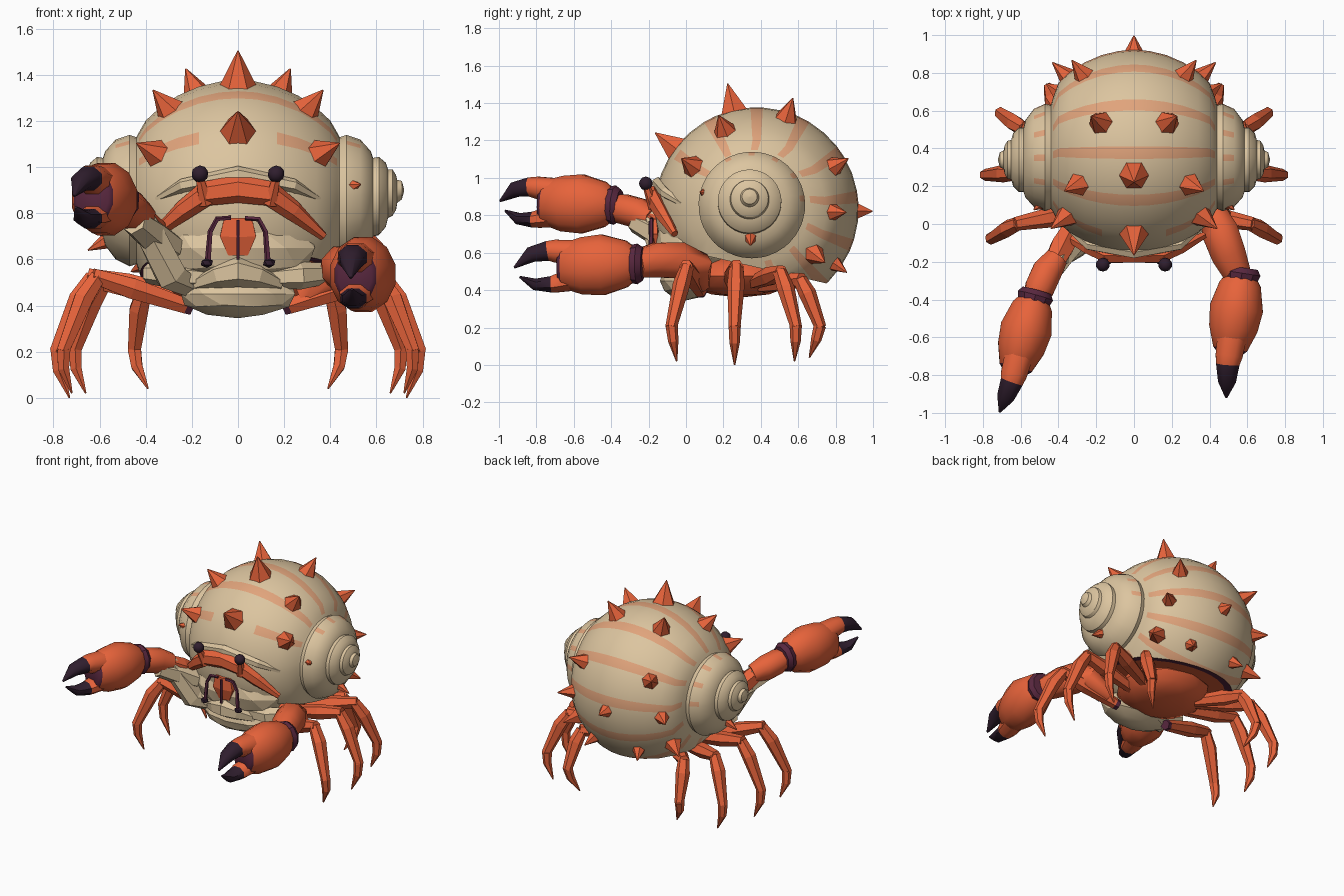
import bpy, bmesh, math
from mathutils import Vector as V

if "Cube" in bpy.data.objects:
    bpy.data.objects.remove(bpy.data.objects["Cube"])

def material(name, rgb):
    m = bpy.data.materials.new(name)
    m.diffuse_color = (*rgb, 1)
    m.use_nodes = True
    m.node_tree.nodes["Principled BSDF"].inputs["Base Color"].default_value = m.diffuse_color
    return m

MATS = [material("orange_shell", (0.80, 0.125, 0.043)),
        material("beige", (0.72, 0.56, 0.35)),
        material("pale_stripe", (0.75, 0.37, 0.20)),
        material("joint_purple", (0.10, 0.021, 0.05)),
        material("dark_tip", (0.029, 0.013, 0.027))]
ORANGE, BEIGE, STRIPE, PURPLE, DARK = range(5)

def finish(name, bm, smooth=None):
    bmesh.ops.recalc_face_normals(bm, faces=bm.faces)
    me = bpy.data.meshes.new(name)
    bm.to_mesh(me)
    bm.free()
    for m in MATS:
        me.materials.append(m)
    if smooth:
        me.shade_smooth()
        me.set_sharp_from_angle(angle=math.radians(smooth))
    ob = bpy.data.objects.new(name, me)
    bpy.context.collection.objects.link(ob)
    return ob

def loft(bm, rings, mats):
    """Skin consecutive rings of vertices and cap both ends."""
    n = len(rings[0])
    for k in range(len(rings) - 1):
        for i in range(n):
            j = (i + 1) % n
            f = bm.faces.new((rings[k][i], rings[k][j], rings[k + 1][j], rings[k + 1][i]))
            f.material_index = mats(k, i)
    bm.faces.new(rings[0]).material_index = mats(0, 0)
    bm.faces.new(rings[-1]).material_index = mats(len(rings) - 2, 0)

def tube(name, pts, radii, mats, sides=6, ref=(0, 0, 1), smooth=None):
    """Tapered tube along points; radii may be numbers or (side, up) pairs."""
    pts = [V(p) for p in pts]
    if isinstance(mats, int):
        mats = [mats] * len(pts)
    bm, rings = bmesh.new(), []
    for k, p in enumerate(pts):
        t = (pts[min(k + 1, len(pts) - 1)] - pts[max(k - 1, 0)]).normalized()
        s = t.cross(V(ref)).normalized()
        u = s.cross(t)
        r = radii[k]
        rs, ru = r if isinstance(r, tuple) else (r, r)
        ang = [2 * math.pi * (i + .5) / sides for i in range(sides)]
        rings.append([bm.verts.new(p + s * rs * math.cos(a) + u * ru * math.sin(a)) for a in ang])
    loft(bm, rings, lambda k, i: mats[k])
    return finish(name, bm, smooth)

def ball(name, c, r, mat, sub=2, smooth=40):
    bm = bmesh.new()
    bmesh.ops.create_icosphere(bm, subdivisions=sub, radius=1)
    for v in bm.verts:
        v.co = V((c[0] + v.co.x * r[0], c[1] + v.co.y * r[1], c[2] + v.co.z * r[2]))
    for f in bm.faces:
        f.material_index = mat
    return finish(name, bm, smooth)

# Shell: striped lathe around x with a small spire on both sides
CY, CZ, R = .378, .832, .545
def shell_r(x):
    return R * math.sqrt(1 - (x / R) ** 2)

half = [(x, shell_r(x), CY, CZ) for x in (.08, .17, .26, .34, .40)]
half += [(.43, .30, .365, .85), (.44, .275, .355, .855), (.47, .285, .352, .855), (.53, .26, .35, .86),
         (.575, .205, .345, .865), (.585, .17, .34, .87), (.61, .17, .34, .875), (.64, .14, .34, .88),
         (.65, .105, .34, .885), (.67, .10, .34, .89), (.685, .075, .34, .89), (.69, .05, .34, .895),
         (.71, .04, .34, .90), (.72, .004, .34, .90)]
profile = [(-x, r, y, z) for x, r, y, z in reversed(half)] + [(0, R, CY, CZ)] + half
pitch, angles = 360 / 13, []
for k in range(13):                       # each pitch: one thin stripe, two plain columns
    c = 90 + pitch * k
    angles += [c - 3.5, c + 3.5, c + 3.5 + (pitch - 7) / 2]
bm = bmesh.new()
rings = [[bm.verts.new((x, y + r * math.cos(math.radians(a)), z + r * math.sin(math.radians(a))))
          for a in angles] for x, r, y, z in profile]
def shell_mat(k, i):
    x = abs(profile[k][0] + profile[k + 1][0]) / 2
    a = angles[i] % 360
    plain_front = 160 < a < 270 or (130 < a < 160 and x < .2)
    on_band = x < .43 or (.47 < x < .54 and a < 140)
    return STRIPE if i % 3 == 0 and on_band and not plain_front else BEIGE
loft(bm, rings, shell_mat)
bmesh.ops.recalc_face_normals(bm, faces=bm.faces)
# Opening underneath: orange inside a purple rim
cut = bmesh.ops.bisect_plane(bm, geom=bm.verts[:] + bm.edges[:] + bm.faces[:], plane_co=(0, -.05, .62),
                             plane_no=(0, -.23, -1), clear_outer=True)
edges = [e for e in cut["geom_cut"] if isinstance(e, bmesh.types.BMEdge)]
cap = bmesh.ops.contextual_create(bm, geom=edges)["faces"]
for f in cap:
    f.material_index = ORANGE
rim = bmesh.ops.inset_region(bm, faces=cap, thickness=.05, depth=0)["faces"]
for f in rim:
    f.material_index = PURPLE
finish("shell", bm, 32)

# Shell spikes: (x, angle around the shell, length, radius)
spikes = [(0, 103, .145, .085), (0, 143, .135, .085), (0, -1, .075, .055), (.18, 72, .12, .07),
          (.30, 112, .11, .07), (.36, 146, .11, .07), (.27, 29, .105, .062), (.36, -2, .10, .055),
          (.38, -38, .11, .065), (.18, -35, .08, .05)]
def spike(p, n, length, r):
    p, n = V(p), V(n).normalized()
    tube("shell_spike", [p - n * .02, p + n * length], [r, .003], ORANGE, ref=(1, 0, 0))
for x, a, length, r in spikes:
    for sx in ((1, -1) if x else (1,)):
        c, s = math.cos(math.radians(a)), math.sin(math.radians(a))
        q = shell_r(x)
        spike((sx * x, CY + q * c, CZ + q * s), (sx * x * 1.2, q * c, q * s), length, r)
for sx in (1, -1):
    spike((sx * .57, .345, .68), (sx * .7, 0, -.35), .09, .042)
    spike((sx * .50, .10, .92), (sx * .6, -.5, .1), .04, .038)

# Body below the shell
ball("abdomen", (0, .29, .475), (.31, .31, .115), ORANGE)
ball("chest", (0, .0, .45), (.26, .14, .105), BEIGE, smooth=20)
ball("head", (0, .03, .65), (.35, .20, .18), BEIGE, smooth=20)
tube("lower_jaw", [(-.18, -.06, .49), (-.08, -.12, .53), (0, -.14, .55), (.08, -.12, .53), (.18, -.06, .49)],
     [.03, .055, .07, .055, .03], BEIGE, 6)

# Brow, shell lip and mouth
tube("brow", [(-.37, -.06, .70), (-.24, -.13, .81), (-.14, -.17, .885), (0, -.17, .905),
              (.14, -.17, .885), (.24, -.13, .81), (.37, -.06, .70)],
     [(.02, .02), (.035, .045), (.04, .055), (.04, .06), (.04, .055), (.035, .045), (.02, .02)], ORANGE)
tube("shell_lip", [(-.35, -.02, .86), (-.24, -.11, .92), (0, -.15, .97), (.24, -.11, .92), (.35, -.02, .86)],
     [.015, .03, .035, .03, .015], BEIGE)
tube("mouth", [(0, -.15, .62), (0, -.165, .70), (0, -.165, .78)],
     [(.05, .02), (.09, .025), (.07, .02)], ORANGE, ref=(0, 1, 0))
tube("mouth_line", [(0, -.19, .60), (0, -.192, .77)], [.008, .008], PURPLE, ref=(0, 1, 0))
for sx in (1, -1):
    tube("mouth_feeler", [(sx * .03, -.185, .78), (sx * .09, -.185, .775), (sx * .12, -.185, .72), (sx * .13, -.19, .59)],
         [.01, .012, .012, .014], PURPLE, 5, (0, 1, 0))
    ball("feeler_tip", (sx * .135, -.19, .585), (.03, .025, .022), DARK, 1)
    tube("eye_stalk", [(sx * .14, -.17, .84), (sx * .165, -.21, .95)], [.032, .02], ORANGE, ref=(0, 1, 0))
    ball("eye", (sx * .165, -.215, .97), (.037, .037, .037), DARK)
    tube("shoulder", [(sx * .12, -.05, .52), (sx * .27, -.05, .53), (sx * .39, .03, .54)],
         [.045, .06, .045], BEIGE)

# Walking legs: hip, knee, ankle, foot tip
legs = [("front", (.20, .08, .39), (.63, -.0, .53), (.76, -.08, .20), (.72, -.05, .02)),
        ("second", (.22, .24, .44), (.65, .27, .53), (.79, .26, .20), (.73, .26, 0)),
        ("third", (.22, .36, .44), (.60, .51, .50), (.71, .59, .20), (.66, .58, .02)),
        ("back", (.18, .40, .42), (.42, .62, .46), (.45, .72, .20), (.39, .66, .04))]
for name, hip, knee, ankle, foot in legs:
    for sx in (1, -1):
        h, k, a, f = [V((sx * p[0], p[1], p[2])) for p in (hip, knee, ankle, foot)]
        y = (0, 1, 0)
        tube(name + "_leg_upper", [h, h.lerp(k, .06), h.lerp(k, .6), k], [.035, .038, .052, .036],
             [PURPLE if name == "front" else ORANGE, ORANGE, ORANGE, ORANGE], 6, y)
        tube(name + "_leg_middle", [k.lerp(h, .05), k.lerp(a, .3), a], [.038, .047, .031], ORANGE, 6, y)
        tube(name + "_leg_foot", [a.lerp(k, .04), a.lerp(f, .4) + V((sx * .012, 0, 0)), f],
             [.033, .028, .004], ORANGE, 6, y)

# Claws: palm and two fingers laid out along a direction (distance, inward, up)
def claw(side, wrist, d, inward, s):
    w, d = V(wrist), V(d).normalized()
    n = d.cross(V((0, 0, 1))) * inward
    def at(t, i, z):
        return w + (d * t + n * i + V((0, 0, z))) * s
    def rad(*rs):
        return [(a * s, b * s) for a, b in rs]
    tube(side + "_wrist_cuff", [at(-.04, 0, 0), at(-.01, 0, 0), at(.04, 0, 0)],
         rad((.085, .09), (.105, .11), (.09, .10)), PURPLE, 10, smooth=35)
    tube(side + "_claw_palm", [at(.0, 0, 0), at(.05, 0, .0), at(.18, 0, -.005), at(.29, 0, -.01), at(.40, 0, -.01), at(.42, 0, -.01)],
         rad((.08, .09), (.115, .13), (.148, .17), (.135, .16), (.095, .125), (.075, .105)),
         [ORANGE] * 4 + [PURPLE] * 2, 12, smooth=50)
    tube(side + "_claw_upper_finger", [at(.34, 0, .06), at(.44, .0, .07), at(.48, 0, .07), at(.57, .01, .05), at(.66, .02, -.02)],
         rad((.085, .075), (.078, .066), (.068, .058), (.052, .046), (.006, .006)),
         [ORANGE, ORANGE, DARK, DARK, DARK], 8, smooth=50)
    tube(side + "_claw_lower_finger", [at(.34, 0, -.085), at(.43, .0, -.105), at(.46, 0, -.11), at(.55, .01, -.11), at(.63, .02, -.07)],
         rad((.08, .065), (.07, .053), (.062, .048), (.046, .034), (.006, .006)),
         [ORANGE, ORANGE, DARK, DARK, DARK], 8, smooth=50)

tube("right_arm", [(.28, .08, .43), (.42, .06, .52), (.455, -.04, .56), (.50, -.16, .56), (.545, -.26, .54)],
     [.05, .09, .105, .10, .08], ORANGE, 8, smooth=50)
claw("right", (.57, -.27, .54), (-.10, -.64, 0), -1, .99)
tube("left_arm_base", [(-.20, -.02, .48), (-.29, -.10, .53), (-.38, -.16, .71), (-.42, -.2, .80)],
     [.05, .075, .07, .05], BEIGE, 6, (0, 1, 0))
tube("left_arm_underside", [(-.28, -.06, .65), (-.38, -.16, .71), (-.45, -.27, .765)], [.06, .075, .06], BEIGE, 6)
tube("left_arm_upper", [(-.32, -.0, .66), (-.38, -.12, .73), (-.42, -.20, .78)], [.05, .07, .06], ORANGE, 6)
tube("left_arm_lower", [(-.41, -.18, .78), (-.46, -.25, .81), (-.50, -.34, .835), (-.52, -.38, .845)],
     [.065, .085, .085, .07], ORANGE, 8, smooth=50)
claw("left", (-.525, -.39, .855), (-.17, -.62, .04), 1, .96)
